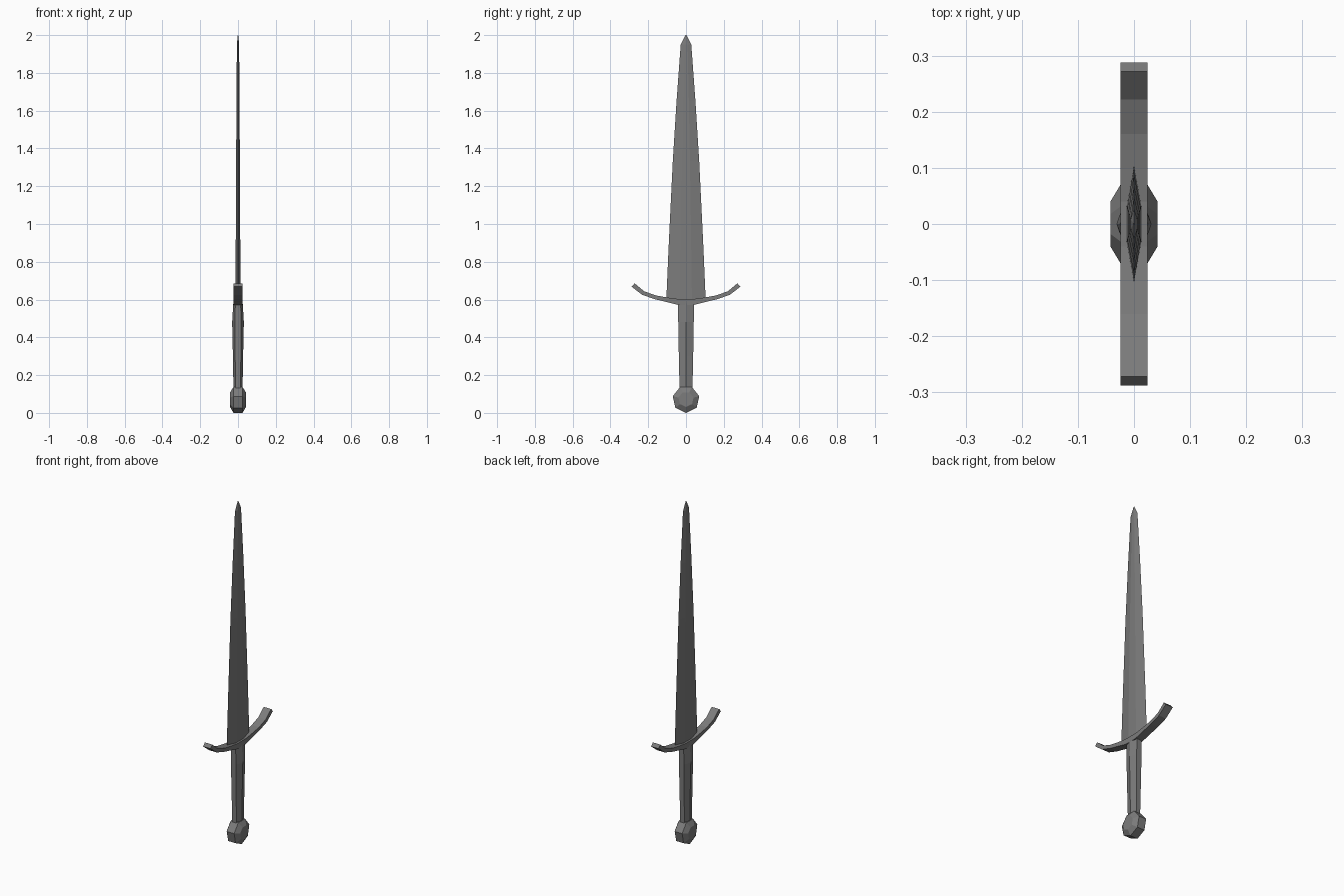
import bpy
from math import sin, cos, pi

if "Cube" in bpy.data.objects:
    bpy.data.objects.remove(bpy.data.objects["Cube"])

# Dark steel shared by every part
steel = bpy.data.materials.new("dark_steel")
steel.diffuse_color = (0.2, 0.2, 0.2, 1)
steel.use_nodes = True
steel.node_tree.nodes["Principled BSDF"].inputs["Base Color"].default_value = steel.diffuse_color


def loft(name, rings):
    """Skin a list of equal-length vertex rings and cap both ends."""
    n = len(rings[0])
    verts = [v for ring in rings for v in ring]
    faces = [list(range(n))[::-1], [len(verts) - n + i for i in range(n)]]
    for r in range(len(rings) - 1):
        for i in range(n):
            a, b = r * n + i, r * n + (i + 1) % n
            faces.append([a, b, b + n, a + n])
    mesh = bpy.data.meshes.new(name)
    mesh.from_pydata(verts, [], faces)
    mesh.materials.append(steel)
    obj = bpy.data.objects.new(name, mesh)
    bpy.context.collection.objects.link(obj)
    bpy.context.view_layer.objects.active = obj
    bpy.ops.object.mode_set(mode='EDIT')
    bpy.ops.mesh.select_all(action='SELECT')
    bpy.ops.mesh.normals_make_consistent(inside=False)
    bpy.ops.object.mode_set(mode='OBJECT')
    return obj


# Blade: flattened hexagonal section (z, half width, half thickness)
blade = [(0.603, 0.104, 0.013), (0.9, 0.091, 0.012), (1.33, 0.070, 0.010),
         (1.65, 0.050, 0.008), (1.95, 0.028, 0.006), (2.0, 0.003, 0.001)]
loft("blade", [[(0, w, z), (-t, w * 0.3, z), (-t, -w * 0.3, z),
                (0, -w, z), (t, -w * 0.3, z), (t, w * 0.3, z)]
               for z, w, t in blade])

# Guard: upswept bar, right half as (top y, top z, bottom y, bottom z)
half = [(0.0, 0.603, 0.0, 0.57), (0.04, 0.603, 0.04, 0.571),
        (0.10, 0.611, 0.107, 0.588), (0.16, 0.622, 0.165, 0.602),
        (0.222, 0.644, 0.232, 0.625), (0.272, 0.686, 0.288, 0.668)]
bar = [(-a, b, -c, d) for a, b, c, d in half[:0:-1]] + half
loft("guard", [[(-0.024, a, b), (0.024, a, b), (0.024, c, d), (-0.024, c, d)]
               for a, b, c, d in bar])

# Grip: swelling six-sided handle with a ridge on each face
# (z, half depth x, half width y)
grip = [(0.12, 0.024, 0.034), (0.3, 0.027, 0.038),
        (0.48, 0.031, 0.041), (0.58, 0.025, 0.043)]
loft("grip", [[(rx, 0, z), (rx * 0.55, ry, z), (-rx * 0.55, ry, z),
               (-rx, 0, z), (-rx * 0.55, -ry, z), (rx * 0.55, -ry, z)]
              for z, rx, ry in grip])

# Pommel: chamfered seven-sided disc, point down
pommel = [(-0.042, 0.041), (-0.024, 0.072), (0.024, 0.072), (0.042, 0.041)]
loft("pommel", [[(x, r * sin(i * 2 * pi / 7), 0.072 - r * cos(i * 2 * pi / 7))
                 for i in range(7)] for x, r in pommel])
